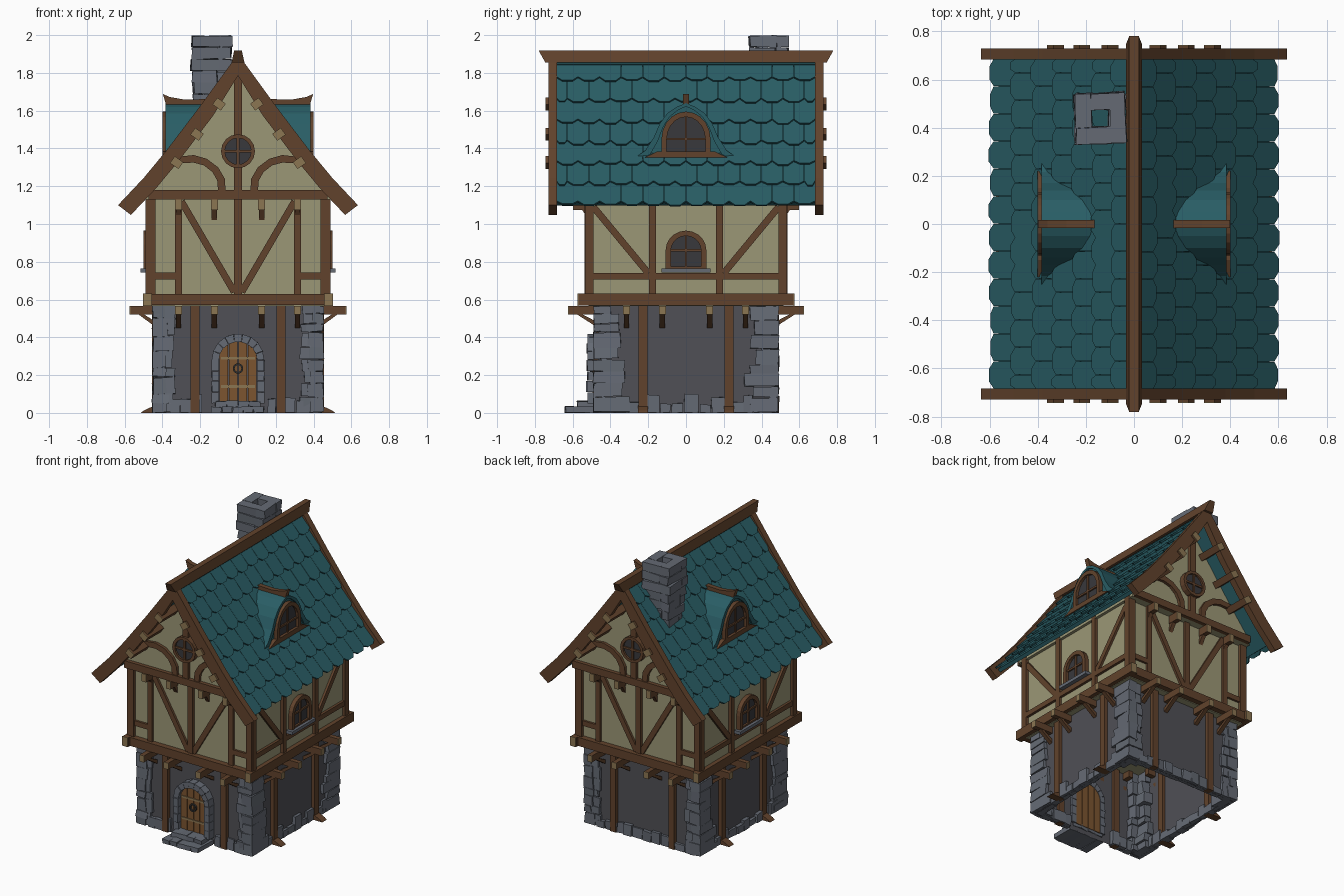
import bpy, bmesh, random
from math import sin, cos, pi, radians
from mathutils import Vector, Matrix

if "Cube" in bpy.data.objects:
    bpy.data.objects.remove(bpy.data.objects["Cube"])

random.seed(4)
WOOD, TAN, CREAM = (.12, .055, .025), (.26, .18, .085), (.33, .31, .18)
TEAL, STONE, DARK = (.022, .11, .13), (.13, .145, .175), (.08, .08, .092)
DOOR, GLASS, IRON = (.2, .09, .03), (.04, .04, .045), (.03, .03, .03)
ALL, FB, SIDES = (0, 90, 180, 270), (0, 180), (90, 270)
mats = {}


# Each part is drawn on the front (-y) and repeated by turning about z
def build(name, color, fn, rots=(0,)):
    bm = bmesh.new()
    for r in rots:
        n = len(bm.verts)
        fn(bm)
        bm.verts.ensure_lookup_table()
        bmesh.ops.rotate(bm, cent=(0, 0, 0), matrix=Matrix.Rotation(radians(r), 3, 'Z'), verts=bm.verts[n:])
    bmesh.ops.recalc_face_normals(bm, faces=bm.faces[:])
    me = bpy.data.meshes.new(name)
    bm.to_mesh(me)
    bm.free()
    if color not in mats:
        mats[color] = bpy.data.materials.new(name + "_colour")
        mats[color].diffuse_color = (*color, 1)
    me.materials.append(mats[color])
    ob = bpy.data.objects.new(name, me)
    bpy.context.collection.objects.link(ob)


def prism(bm, pts, vec):
    a = [bm.verts.new(p) for p in pts]
    b = [bm.verts.new(Vector(p) + Vector(vec)) for p in pts]
    bm.faces.new(a)
    bm.faces.new(b[::-1])
    for i in range(len(a)):
        j = (i + 1) % len(a)
        bm.faces.new((a[i], b[i], b[j], a[j]))
    return a + b


def poly(bm, pts, y0, y1):
    return prism(bm, [(u, y0, z) for u, z in pts], (0, y1 - y0, 0))


def box(bm, x0, x1, y0, y1, z0, z1, jit=0):
    vs = poly(bm, [(x0, z0), (x1, z0), (x1, z1), (x0, z1)], y0, y1)
    for v in vs:
        v.co += Vector([random.uniform(-jit, jit) for _ in range(3)])
        v.co.z = max(v.co.z, 0)
    return vs


def beam(bm, p, q, w, y0, y1):
    p, q = Vector(p), Vector(q)
    n = (q - p).normalized().orthogonal() * w / 2
    poly(bm, [p + n, q + n, q - n, p - n], y0, y1)


def strip(bm, A, B, y0, y1, closed=False):
    st = [[bm.verts.new((p[0], y, p[1])) for p, y in ((a, y0), (b, y0), (b, y1), (a, y1))] for a, b in zip(A, B)]
    for i in range(len(st) - (not closed)):
        s, t = st[i], st[(i + 1) % len(st)]
        for k in range(4):
            bm.faces.new((s[k], s[k - 1], t[k - 1], t[k]))
    if not closed:
        bm.faces.new(st[0])
        bm.faces.new(st[-1][::-1])


def arch(w, z0, z1, top, n=10):
    return [(-w, z0)] + [(-w * cos(pi * i / n), z1 + (top - z1) * sin(pi * i / n)) for i in range(n + 1)] + [(w, z0)]


def circle(r, z, n=16):
    return [(r * cos(2 * pi * i / n), z + r * sin(2 * pi * i / n)) for i in range(n)]


# Ground floor shell, open below
def shell(bm):
    box(bm, -.43, .43, -.465, .465, 0, .57)
    bm.normal_update()
    bmesh.ops.delete(bm, geom=[f for f in bm.faces if abs(f.normal.z) > .5], context='FACES_ONLY')
build("ground_wall", DARK, shell)
build("upper_wall", CREAM, lambda bm: box(bm, -.47, .47, -.515, .515, .565, 1.15))
build("gable_wall", CREAM, lambda bm: poly(bm, [(-.49, 1.13), (.49, 1.13), (.47, 1.19), (0, 1.8), (-.47, 1.19)], -.565, .565))


# Corner stones and base course
def corners(bm):
    for sx in (-1, 1):
        for sy in (-1, 1):
            z = 0
            while z < .53:
                h = min(random.uniform(.045, .1), .565 - z)
                grow = .06 * (1 - z / .57)
                for ax, ay, o in ((random.uniform(.05, .09), random.uniform(.08, .14) + grow, .012),
                                  (random.uniform(.09, .12), random.uniform(.05, .09), .005)):
                    x, y = sx * (.44 + o), sy * (.478 + o)
                    xs, ys = sorted((x, x - sx * ax)), sorted((y, y - sy * ay))
                    box(bm, *xs, *ys, z + .003, z + h, .005)
                z += h
build("corner_stones", STONE, corners)


def base(half, depth, gap):
    def fn(bm):
        u = -half
        while u < half:
            w = random.uniform(.05, .1)
            if abs(u + w / 2) > gap:
                box(bm, u, u + w - .005, -depth - random.uniform(.012, .025), -depth + .03, 0, random.uniform(.04, .1), .004)
            u += w
    return fn
build("front_base_stones", STONE, base(.36, .465, .17))
build("back_base_stones", STONE, base(.36, .465, 0), (180,))
build("side_base_stones", STONE, base(.38, .43, 0), SIDES)


# Door, stone arch and steps
def door_arch(bm):
    a, b = arch(.14, .05, .28, .42, 9), arch(.1, .05, .28, .375, 9)
    jambs = [.05, .11, .17, .22, .28]
    a = [(-.14, z) for z in jambs[:-1]] + a[1:-1] + [(.14, z) for z in jambs[-2::-1]]
    b = [(-.1, z) for z in jambs[:-1]] + b[1:-1] + [(.1, z) for z in jambs[-2::-1]]
    for i in range(len(a) - 1):
        vs = poly(bm, [a[i], a[i + 1], b[i + 1], b[i]], -.525 + random.uniform(-.005, .005), -.45)
        c = sum((v.co for v in vs), Vector()) / 8
        for v in vs:
            v.co = c + (v.co - c) * random.uniform(.93, .99)
build("door_arch", STONE, door_arch)


def planks(bm):
    for i in range(4):
        u = -.1 + .05 * i
        top = lambda x: .28 + .1 * max(0, 1 - (x / .105) ** 2) ** .5
        poly(bm, [(u + .002, .05), (u + .048, .05), (u + .048, top(u + .048)), (u + .025, top(u + .025)), (u + .002, top(u + .002))], -.495, -.455)
build("door", DOOR, planks)


def straps(bm):
    for z in (.14, .29):
        box(bm, -.09, .09, -.5, -.49, z - .007, z + .007)
build("door_hinges", TAN, straps)
build("door_ring", IRON, lambda bm: strip(bm, circle(.028, .235, 12), circle(.018, .235, 12), -.508, -.494, True))


def steps(bm):
    for i in range(5):
        box(bm, -.14 + .056 * i, -.087 + .056 * i, -.64, -.47, 0, .032, .004)
    for i in range(4):
        box(bm, -.12 + .06 * i, -.062 + .06 * i, -.575, -.46, .03, .062, .004)
build("door_steps", STONE, steps)


# Ground floor posts, feet, joists and brackets
def posts(depth):
    def fn(bm):
        for s in (-1, 1):
            box(bm, s * .228 - .023, s * .228 + .023, -depth - .025, -depth + .02, 0, .57)
            if depth < .45:
                prism(bm, [(s * .228 - .026, -.43, 0), (s * .228 - .026, -.515, 0), (s * .228 - .026, -.5, .012), (s * .228 - .026, -.44, .04)], (.052, 0, 0))
    return fn
build("front_posts", WOOD, posts(.465), FB)
build("side_posts", WOOD, posts(.43), SIDES)


def joists(d0, d1, z0, z1, drop):
    def fn(bm):
        for u in (-.315, -.125, .125, .315):
            box(bm, u - .017, u + .017, -d1, -d0 + .06, z0, z1)
            prism(bm, [(u - .014, -d0, z0 - drop), (u - .014, -d1 + .045, z0), (u - .014, -d1 + .075, z0), (u - .014, -d0, z0 - drop + .028)], (.028, 0, 0))
    return fn


def ends(d, z0, z1):
    def fn(bm):
        for u in (-.315, -.125, .125, .315):
            box(bm, u - .018, u + .018, -d - .004, -d, z0, z1)
    return fn
for nm, d0, d1, z0, z1, dr, rots in (("front_joist", .465, .62, .52, .566, .07, FB), ("side_joist", .43, .57, .52, .566, .07, SIDES),
                                     ("gable_joist", .515, .595, 1.075, 1.13, .055, FB)):
    build(nm + "s", WOOD, joists(d0, d1, z0, z1, dr), rots)
    build(nm + "_ends", TAN, ends(d1, z0, z1), rots)


# Upper floor timber framing
def front_frame(bm):
    box(bm, -.49, .49, -.555, -.5, .57, .63)
    box(bm, -.475, .475, -.592, -.55, 1.13, 1.18)
    for s in (-1, 1):
        box(bm, s * .46 - .022, s * .46 + .022, -.537, -.5, .63, 1.13)
        box(bm, s * .315 - .018, s * .315 + .018, -.533, -.5, .63, 1.13)
        beam(bm, (s * .02, .64), (s * .3, 1.12), .036, -.531, -.5)
        beam(bm, (s * .33, .725), (s * .45, .725), .036, -.53, -.5)
        c = [(.36, 1.355), (.27, 1.365), (.2, 1.345), (.14, 1.30), (.105, 1.24), (.1, 1.17)]
        i = [(.38, 1.32), (.27, 1.325), (.215, 1.31), (.17, 1.275), (.145, 1.23), (.14, 1.17)]
        strip(bm, [(s * (x - .035), z) for x, z in c], [(s * (x - .035), z) for x, z in i], -.585, -.55)
    box(bm, -.02, .02, -.533, -.5, .63, 1.13)
    box(bm, -.022, .022, -.588, -.55, 1.18, 1.79)
build("front_timbers", WOOD, front_frame, FB)


def side_frame(bm):
    box(bm, -.57, .57, -.5, -.455, .568, .632)
    box(bm, -.52, .52, -.488, -.46, .705, .74)
    for s in (-1, 1):
        box(bm, s * .513 - .022, s * .513 + .022, -.49, -.46, .63, 1.15)
        box(bm, s * .177 - .018, s * .177 + .018, -.49, -.46, .63, 1.15)
        beam(bm, (s * .2, .74), (s * .49, 1.09), .036, -.486, -.46)
build("side_timbers", WOOD, side_frame, SIDES)


def sill_ends(bm):
    for s in (-1, 1):
        box(bm, s * .48 - .022, s * .48 + .022, -.575, -.57, .567, .633)
build("sill_beam_ends", TAN, sill_ends, FB)

# Round gable windows and arched side windows
build("round_window_glass", GLASS, lambda bm: poly(bm, circle(.08, 1.385), -.592, -.55), FB)


def round_frame(bm):
    strip(bm, circle(.09, 1.385), circle(.07, 1.385), -.605, -.55, True)
    beam(bm, (-.075, 1.385), (.075, 1.385), .014, -.6, -.58)
    beam(bm, (0, 1.31), (0, 1.46), .014, -.6, -.58)
build("round_window_frame", WOOD, round_frame, FB)


def arched(name, w, z0, z1, top, d):
    def frame(bm):
        strip(bm, arch(w, z0, z1, top), arch(w - .028, z0, z1, top - .028), -d - .025, -d + .02)
        box(bm, -w, w, -d - .02, -d, z0, z0 + .02)
        beam(bm, (-w + .02, z1), (w - .02, z1), .013, -d - .016, -d)
        beam(bm, (0, z0), (0, top - .02), .013, -d - .016, -d)
    build(name + "_frame", WOOD, frame, SIDES)
    build(name + "_glass", GLASS, lambda bm: poly(bm, arch(w - .02, z0, z1, top - .02), -d - .006, -d + .02), SIDES)
arched("side_window", .108, .755, .86, .965, .475)
arched("dormer_window", .13, 1.365, 1.45, 1.595, .375)
build("side_window_sill", STONE, lambda bm: box(bm, -.13, .13, -.515, -.47, .742, .764), SIDES)
build("dormer_sill", WOOD, lambda bm: poly(bm, [(-.22, 1.352), (.22, 1.352), (.15, 1.385), (-.15, 1.385)], -.4, -.35), SIDES)

# Dormer hoods with small ridge beams
bell = [(-.27, 1.35), (-.215, 1.39), (-.17, 1.46), (-.14, 1.53), (-.1, 1.585), (-.05, 1.62), (0, 1.64)]
bell += [(-u, z) for u, z in bell[-2::-1]]
build("dormer_front", TEAL, lambda bm: poly(bm, [(u * .95, z - .008) for u, z in bell], -.372, -.33), SIDES)
build("dormer_hood", TEAL, lambda bm: strip(bm, bell, [(u * .87, max(z - .018, 1.345)) for u, z in bell], -.385, -.14), SIDES)
build("dormer_ridge", WOOD, lambda bm: prism(bm, [(-.016, -.16, 1.63), (-.016, -.38, 1.63), (-.016, -.398, 1.688), (-.016, -.36, 1.672),
                                                (-.016, -.28, 1.658), (-.016, -.16, 1.662)], (.032, 0, 0)), SIDES)

# Roof sheet and overlapping tiles
slope = [Vector(p) for p in ((0, 1.865), (.18, 1.612), (.36, 1.372), (.48, 1.222), (.585, 1.095))]
LEN = sum((b - a).length for a, b in zip(slope, slope[1:]))


def on_slope(s, off):
    for i, (a, b) in enumerate(zip(slope, slope[1:])):
        d = b - a
        if s <= d.length or i == 3:
            d.normalize()
            n = Vector((-d.y, d.x))
            return a + d * s + n * off, n
        s -= d.length


def sheet(bm):
    top = [on_slope(LEN * .97 * i / 8, -.006)[0] for i in range(9)]
    low = [on_slope(LEN * .97 * i / 8, -.03)[0] for i in range(9)]
    strip(bm, top, low, -.69, .69)
build("roof_sheet", TEAL, sheet, FB)


def tiles(bm):
    rows, w = 7, 1.37 / 12
    p = LEN / rows
    for r in range(rows):
        for k in range(-1, 12):
            y0 = -.685 + w * (k + (.5 if r % 2 else 0))
            lo, hi = max(y0, -.685), min(y0 + w, .685)
            if hi - lo < .02:
                continue
            s0, s1, tip = max(0, r * p - .03), (r + 1) * p - .022, (r + 1) * p + random.uniform(-.004, .008)
            q = (hi - lo) * .27
            rim = [(lo, s0, 0), (hi - .002, s0, 0), (hi - .002, s1, .016), (hi - q, tip, .018), (lo + q, tip, .018), (lo, s1, .016)]
            pts = []
            for y, s, o in rim:
                c, n = on_slope(s, o)
                pts.append((c.x, y, c.y))
            prism(bm, pts, (-n.x * .012, 0, -n.y * .012))
build("roof_tiles", TEAL, tiles, FB)

# Barge boards, purlins and ridge beam
edge = [(.635, 1.1), (.5, 1.243), (.38, 1.388), (.2, 1.625), (0, 1.9)]
inner = [(x - .068, z - .052) for x, z in edge[:-1]] + [(0, 1.785)]
mirror = lambda c: c + [(-x, z) for x, z in c[-2::-1]]
build("barge_boards", WOOD, lambda bm: strip(bm, mirror(edge), mirror(inner), -.728, -.683), FB)


def purlins(y0, y1):
    def fn(bm):
        for s in (-1, 1):
            for x, z in ((.1, 1.635), (.217, 1.475), (.325, 1.325)):
                beam(bm, (s * (x - .013), z + .018), (s * (x + .013), z - .018), .055, y0, y1)
    return fn
build("purlins", WOOD, purlins(-.74, -.54), FB)
build("purlin_ends", TAN, purlins(-.744, -.74), FB)
build("ridge_beam", WOOD, lambda bm: [setattr(v.co, "y", v.co.y * (.955 if v.co.z < 1.87 else 1)) for v in
                                      poly(bm, [(-.034, 1.855), (.034, 1.855), (.02, 1.918), (-.02, 1.918)], -.78, .78)])


# Leaning chimney of pinwheel stone courses
def chimney(bm):
    for i in range(8):
        z0, z1, t = 1.5 + i * .0625, 1.5 + (i + 1) * .0625 - .003, i / 7
        h = .075 + .028 * min(1, t * 1.4) + random.uniform(-.004, .004)
        centre = Vector((-.15 + .012 * t, .44, 0))
        for k in range(4):
            vs = box(bm, -h, .036, -h, -.036, z0, z1, .004)
            rot = Matrix.Rotation(k * pi / 2 + (i % 2) * .07 - .03, 3, 'Z')
            for v in vs:
                v.co = rot @ v.co + centre
                v.co.z = min(v.co.z, 2)
build("chimney", STONE, chimney)

for m in bpy.data.materials:
    if m.users and not m.is_grease_pencil:
        m.use_nodes = True
        m.node_tree.nodes["Principled BSDF"].inputs["Base Color"].default_value = m.diffuse_color
